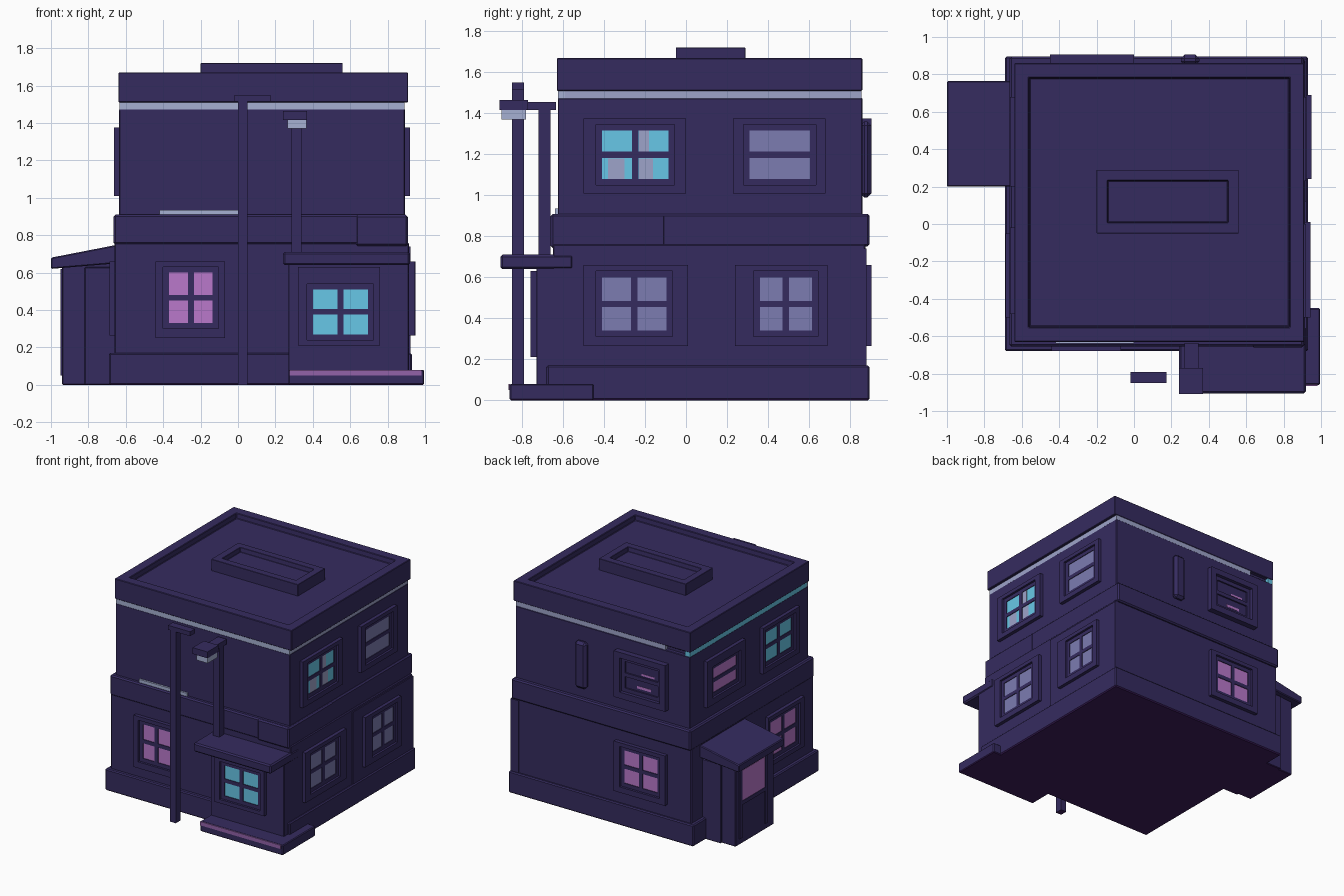
import bpy, bmesh
from mathutils import Vector

if "Cube" in bpy.data.objects:
    bpy.data.objects.remove(bpy.data.objects["Cube"])


def material(name, r, g, b):
    lin = [((c / 255 + 0.055) / 1.055) ** 2.4 for c in (r, g, b)]
    m = bpy.data.materials.new(name)
    m.diffuse_color = (*lin, 1)
    m.use_nodes = True
    m.node_tree.nodes["Principled BSDF"].inputs["Base Color"].default_value = m.diffuse_color
    return m


WALL = material("dark purple", 53, 43, 95)
UNDER = material("deep plum", 60, 28, 92)
CYAN = material("cyan glow", 104, 200, 232)
PINK = material("pink glow", 186, 121, 203)
MAUVE = material("mauve glow", 146, 98, 168)
LAV = material("lavender glass", 124, 124, 177)
PERI = material("soft periwinkle", 158, 164, 202)
PALE = material("pale light", 166, 176, 210)


def add_box(bm, x0, x1, y0, y1, z0, z1):
    r = bmesh.ops.create_cube(bm, size=1)
    for v in r["verts"]:
        v.co = Vector((x0 + (v.co.x + .5) * (x1 - x0),
                       y0 + (v.co.y + .5) * (y1 - y0),
                       z0 + (v.co.z + .5) * (z1 - z0)))


def finish(name, bm, mat, bevel=0.0):
    bmesh.ops.recalc_face_normals(bm, faces=bm.faces[:])
    me = bpy.data.meshes.new(name)
    me.materials.append(mat)
    if mat is WALL:
        # ground-facing faces take the plum colour
        me.materials.append(UNDER)
        for f in bm.faces:
            if f.normal.z < -0.9 and f.calc_center_median().z < 0.01:
                f.material_index = 1
    bm.to_mesh(me)
    bm.free()
    ob = bpy.data.objects.new(name, me)
    bpy.context.collection.objects.link(ob)
    if bevel:
        mod = ob.modifiers.new("soft edges", "BEVEL")
        mod.width = bevel
        mod.segments = 1
    return ob


def boxes(name, mat, *bs, bevel=0.0):
    bm = bmesh.new()
    for b in bs:
        add_box(bm, *b)
    return finish(name, bm, mat, bevel)


def recessed(name, b, rim, depth, bevel):
    """Box whose top has a flat rim and a steep-sided sunken middle."""
    bm = bmesh.new()
    add_box(bm, *b)
    top = max(bm.faces, key=lambda f: f.calc_center_median().z)
    bmesh.ops.inset_region(bm, faces=[top], thickness=rim)
    bmesh.ops.inset_region(bm, faces=[top], thickness=.006)
    for v in top.verts:
        v.co.z -= depth
    return finish(name, bm, WALL, bevel)


def on_wall(side, plane, u0, u1, d0, d1, z0, z1):
    """Box on a wall: u runs along the wall, d is distance outwards."""
    s = 1 if side in ("right", "back") else -1
    a, b = sorted((plane + s * d0, plane + s * d1))
    return (a, b, u0, u1, z0, z1) if side in ("left", "right") else (u0, u1, a, b, z0, z1)


def window(name, side, plane, frame, glass, mat, cols=2, out=0.028):
    u0, u1, z0, z1 = frame
    g0, g1, h0, h1 = glass
    bars = [(u0, u1, z0, h0 - .03), (u0, u1, h1 + .03, z1),
            (u0, g0 - .03, h0 - .03, h1 + .03), (g1 + .03, u1, h0 - .03, h1 + .03)]
    cz = (h0 + h1) / 2
    sash = [(g0 - .03, g1 + .03, h0 - .03, h0), (g0 - .03, g1 + .03, h1, h1 + .03),
            (g0 - .03, g0, h0, h1), (g1, g1 + .03, h0, h1),
            (g0, g1, cz - .015, cz + .015)]
    if cols == 2:
        cu = (g0 + g1) / 2
        sash.append((cu - .016, cu + .016, h0, h1))
    boxes(name + "_frame", WALL,
          *[on_wall(side, plane, a, b, -.02, out, c, d) for a, b, c, d in bars])
    boxes(name + "_sash", WALL,
          *[on_wall(side, plane, a, b, -.02, out * .4, c, d) for a, b, c, d in sash])
    boxes(name + "_glass", mat, on_wall(side, plane, g0, g1, -.003, .006, h0, h1))


# Main block, storey by storey
boxes("base_plinth", WALL, (-.69, .93, -.68, .895, 0, .17), bevel=.008)
boxes("lower_wall", WALL, (-.66, .915, -.65, .875, .1, .76), bevel=.006)
boxes("lower_wall_side_panel", WALL, (.85, .922, .12, .88, .16, .74))
boxes("floor_band", WALL, (-.665, .905, -.655, .895, .75, .91),
      (.63, .908, -.66, -.1, .742, .908), bevel=.01)
boxes("upper_wall", WALL, (-.635, .892, -.625, .86, .85, 1.475), bevel=.004)
boxes("wall_core", WALL, (-.60, .86, -.60, .83, 1.4, 1.56))

# Roof with sunken deck and vent
recessed("roof_parapet", (-.64, .91, -.63, .86, 1.51, 1.67), .11, .04, .004)
recessed("roof_vent", (-.2, .56, -.05, .29, 1.60, 1.72), .08, .035, .002)

# Light strips under the parapet and above the floor band
boxes("front_light_strip", PALE, (-.634, .89, -.624, -.59, 1.468, 1.515))
boxes("side_light_strip", PERI, (.85, .89, -.61, .857, 1.468, 1.515),
      (-.42, .88, .82, .857, 1.468, 1.515))
boxes("left_light_strip", CYAN, (-.634, -.59, -.615, .857, 1.468, 1.515))
boxes("front_ledge_light", PALE, (-.42, 0, -.64, -.62, .905, .935))

# Front bay with roof slab and step
boxes("bay_body", WALL, (.27, .914, -.73, -.6, .04, .66), bevel=.004)
boxes("bay_roof", WALL, (.24, .92, -.905, -.55, .64, .71), bevel=.01)
boxes("bay_step", WALL, (.27, .995, -.86, -.45, 0, .08), bevel=.006)
boxes("bay_step_light", MAUVE, (.275, .98, -.866, -.858, .05, .08))
window("bay_window", "front", -.73, (.32, .76, .21, .63), (.40, .695, .27, .51), CYAN)

# Left annex with sloped roof
boxes("annex_body", WALL, (-.94, -.6, .24, .72, 0, .66),
      (-.82, -.6, .225, .735, 0, .63), bevel=.005)
bm = bmesh.new()
add_box(bm, -1, -.64, .2, .765, .62, .68)
for v in bm.verts:
    if v.co.x > -.8:
        v.co.z += .07 if v.co.z > .65 else .03
finish("annex_roof", bm, WALL, .006)
boxes("annex_pane", PINK, (-.946, -.938, .36, .65, .34, .58))
boxes("annex_pane_trim", WALL, (-.95, -.93, .33, .36, .05, .62),
      (-.95, -.93, .65, .68, .05, .62), (-.95, -.93, .36, .65, .31, .34))

# Front pole and bracket lamp
boxes("front_pole", WALL, (0, .05, -.85, -.79, 0, 1.55),
      (-.018, .175, -.85, -.79, 1.515, 1.55))
boxes("lamp_post", WALL, (.285, .34, -.72, -.66, .68, 1.43))
boxes("lamp_arm", WALL, (.27, .345, -.80, -.635, 1.415, 1.455),
      (.24, .37, -.91, -.77, 1.415, 1.465))
boxes("lamp_light", PALE, (.265, .365, -.9, -.78, 1.37, 1.418))

# Windows
window("front_window", "front", -.65, (-.44, -.07, .25, .66), (-.37, -.135, .33, .6), PINK)
window("right_upper_front", "right", .892, (-.5, 0, 1.01, 1.375), (-.41, -.085, 1.08, 1.315), CYAN)
boxes("right_upper_front_dim_panes", PERI, (.892, .899, -.38, -.30, 1.08, 1.18),
      (.892, .899, -.23, -.16, 1.08, 1.18), (.892, .899, -.23, -.18, 1.21, 1.315))
window("right_upper_back", "right", .892, (.23, .68, 1.01, 1.375), (.31, .605, 1.08, 1.315), LAV, 1)
window("right_lower_front", "right", .915, (-.5, .01, .265, .66), (-.41, -.095, .34, .6), LAV)
window("right_lower_back", "right", .92, (.24, .69, .265, .66), (.36, .615, .34, .6), LAV)
window("left_upper_back", "left", -.635, (.2, .68, 1.01, 1.375), (.29, .58, 1.09, 1.28), PINK, 1)
window("left_upper_front", "left", -.635, (-.48, -.02, 1.01, 1.375), (-.40, -.08, 1.08, 1.315), CYAN)
window("left_lower_front", "left", -.66, (-.5, -.05, .265, .66), (-.42, -.1, .33, .6), PINK)
window("back_lower", "back", .875, (-.45, 0, .265, .66), (-.37, -.08, .34, .6), PINK, out=.03)
window("back_upper", "back", .86, (-.45, 0, 1.01, 1.375), (-.37, -.08, 1.09, 1.3), WALL, 1, .045)
boxes("back_upper_slats", PINK, (-.3, -.18, .86, .868, 1.11, 1.13),
      (-.33, -.22, .86, .868, 1.22, 1.235))
boxes("back_wall_plate", WALL, (.25, .35, .85, .905, .99, 1.36), bevel=.02)
